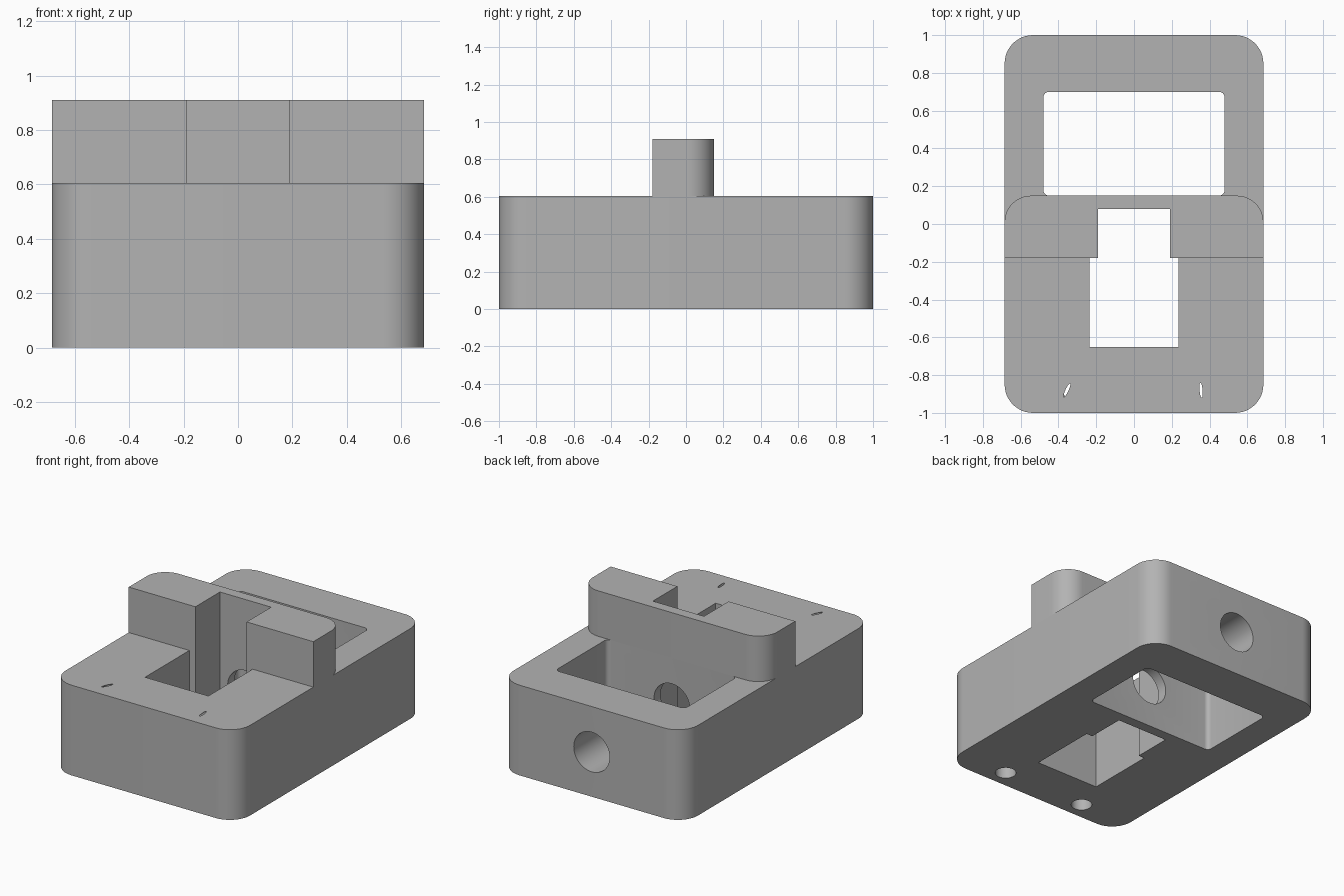
import bpy
import bmesh
import math
from mathutils import Matrix

if "Cube" in bpy.data.objects:
    bpy.data.objects.remove(bpy.data.objects["Cube"], do_unlink=True)

BODY_TOP, BRIDGE_TOP = 0.605, 0.91
HALF_X = 0.685

grey = bpy.data.materials.new("plain_grey")
grey.use_nodes = True
colour = (0.45, 0.45, 0.45, 1)
grey.diffuse_color = colour
grey.node_tree.nodes["Principled BSDF"].inputs["Base Color"].default_value = colour


def make_object(name, bm):
    bmesh.ops.recalc_face_normals(bm, faces=bm.faces)
    mesh = bpy.data.meshes.new(name)
    bm.to_mesh(mesh)
    bm.free()
    mesh.materials.append(grey)
    obj = bpy.data.objects.new(name, mesh)
    bpy.context.collection.objects.link(obj)
    return obj


def outline(x0, x1, y0, y1, front=0.0, back=0.0, steps=12):
    """Rectangle outline with separate radii for front and back corners."""
    points = []
    corners = [(x1, y1, -1, -1, back, 0), (x0, y1, 1, -1, back, 90),
               (x0, y0, 1, 1, front, 180), (x1, y0, -1, 1, front, 270)]
    for x, y, sx, sy, r, start in corners:
        count = steps if r else 0
        for i in range(count + 1):
            a = math.radians(start + 90 * i / max(count, 1))
            points.append((x + sx * r + r * math.cos(a), y + sy * r + r * math.sin(a)))
    return points


def prism(name, points, z0, z1):
    bm = bmesh.new()
    face = bm.faces.new([bm.verts.new((x, y, z0)) for x, y in points])
    side = bmesh.ops.extrude_face_region(bm, geom=[face])
    verts = [v for v in side["geom"] if isinstance(v, bmesh.types.BMVert)]
    bmesh.ops.translate(bm, verts=verts, vec=(0, 0, z1 - z0))
    return make_object(name, bm)


def cylinder(name, radius, length, location, rotation=Matrix()):
    bm = bmesh.new()
    bmesh.ops.create_cone(bm, cap_ends=True, segments=48, radius1=radius, radius2=radius,
                          depth=length, matrix=Matrix.Translation(location) @ rotation)
    return make_object(name, bm)


def cut(target, cutter):
    mod = target.modifiers.new("cut", "BOOLEAN")
    mod.operation, mod.solver, mod.object = "DIFFERENCE", "EXACT", cutter
    bpy.context.view_layer.objects.active = target
    bpy.ops.object.modifier_apply(modifier=mod.name)
    bpy.data.objects.remove(cutter, do_unlink=True)


# Main block with rounded vertical corners
body = prism("body", outline(-HALF_X, HALF_X, -1, 1, 0.15, 0.15), 0, BODY_TOP)

# Rear pocket, and the stepped front opening, straight through the block
cut(body, prism("rear_pocket_cutter", outline(-0.48, 0.48, 0.15, 0.70, 0.03, 0.03, 6), -0.1, 1))
stepped = [(-0.235, -0.65), (0.235, -0.65), (0.235, -0.18), (0.19, -0.18),
           (0.19, 0.08), (-0.19, 0.08), (-0.19, -0.18), (-0.235, -0.18)]
cut(body, prism("front_opening_cutter", stepped, -0.1, 1))

# Round bore from the back face into the front opening
cut(body, cylinder("bore_cutter", 0.133, 1.3, (0, 0.5, 0.30), Matrix.Rotation(math.pi / 2, 4, "X")))

# Screw holes from below, each with a fine slit through its thin roof
for side, tilt in ((-1, -25), (1, 5)):
    roof = BODY_TOP - 0.003
    cut(body, cylinder("screw_hole_cutter", 0.065, roof + 0.1, (side * 0.31, -0.88, (roof - 0.1) / 2)))
    turn = Matrix.Rotation(math.radians(tilt), 4, "Z") @ Matrix.Diagonal((0.2, 1, 1, 1))
    cut(body, cylinder("slit_cutter", 0.04, 0.2, (side * 0.355, -0.88, BODY_TOP), turn))

# Raised bridge: a U-shaped plan with rounded rear corners
rounded = outline(-HALF_X, HALF_X, -0.18, 0.15, 0, 0.14)
notch = [(-0.19, -0.18), (-0.19, 0.08), (0.19, 0.08), (0.19, -0.18)]
bridge = prism("bridge", rounded[:-1] + notch + rounded[-1:], BODY_TOP, BRIDGE_TOP)

# Smooth the rounded walls, keep the edges sharp
for obj in (body, bridge):
    bpy.ops.object.select_all(action="DESELECT")
    obj.select_set(True)
    bpy.context.view_layer.objects.active = obj
    bpy.ops.object.shade_smooth_by_angle(angle=math.radians(30))
